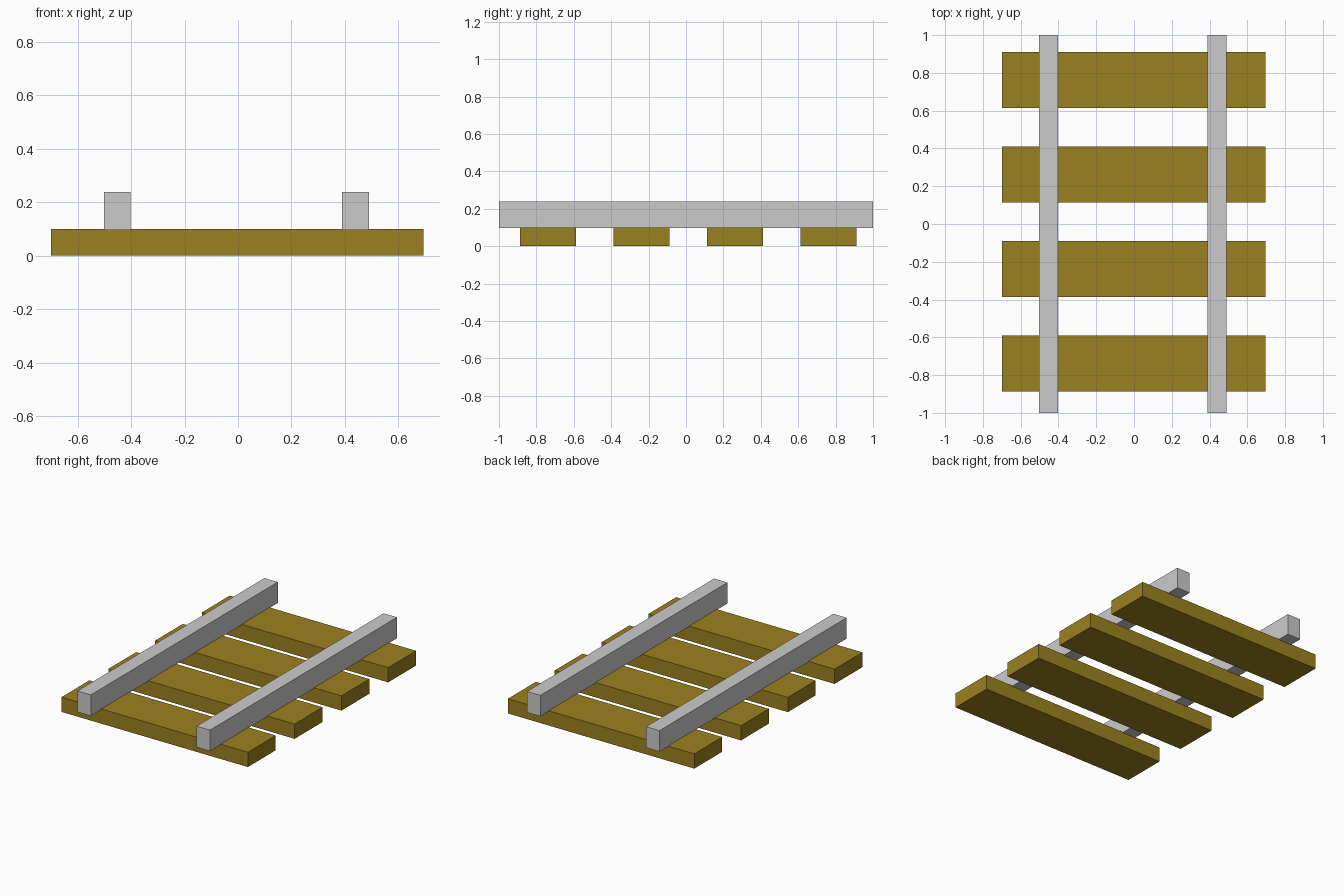
import bpy

if "Cube" in bpy.data.objects:
    bpy.data.objects.remove(bpy.data.objects["Cube"])

wood = bpy.data.materials.new("wood")
wood.diffuse_color = (0.33, 0.22, 0.014, 1)
wood.use_nodes = True
wood.node_tree.nodes["Principled BSDF"].inputs["Base Color"].default_value = wood.diffuse_color


def box(name, lo, hi, material=None):
    centre = [(a + b) / 2 for a, b in zip(lo, hi)]
    bpy.ops.mesh.primitive_cube_add(size=1, location=centre)
    obj = bpy.context.object
    obj.name = name
    obj.scale = [b - a for a, b in zip(lo, hi)]
    bpy.ops.object.transform_apply(location=False, rotation=False, scale=True)
    if material:
        obj.data.materials.append(material)
    return obj


# Wooden sleepers, evenly spaced along the track
for i in range(4):
    y = -0.887 + 0.5 * i
    box(f"sleeper_{i + 1}", (-0.7, y, 0), (0.695, y + 0.298, 0.1), wood)

# Rails, sunk slightly into the sleepers
for name, x in (("left_rail", -0.502), ("right_rail", 0.39)):
    box(name, (x, -1, 0.096), (x + 0.1, 1, 0.238))
